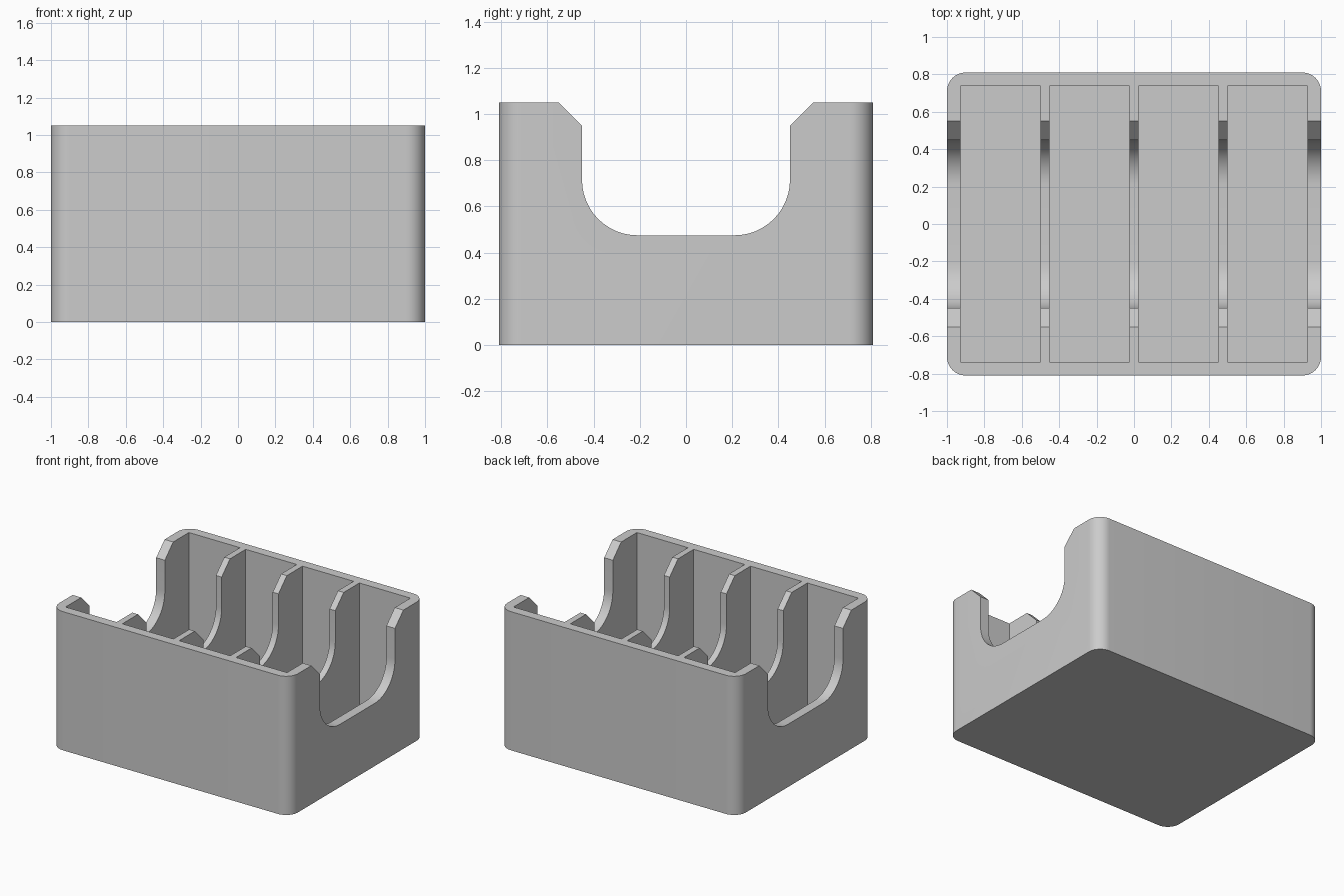
import bpy
import math

default_cube = bpy.data.objects.get("Cube")
if default_cube:
    bpy.data.objects.remove(default_cube, do_unlink=True)

HALF_W, HALF_D, HEIGHT = 1.0, 0.81, 1.05
CORNER = 0.1
WALL, DIVIDER, FLOOR = 0.072, 0.048, 0.07
CELLS = 4

grey = bpy.data.materials.new("plain grey")
grey.use_nodes = True
grey.diffuse_color = (0.6, 0.6, 0.6, 1)
grey.node_tree.nodes["Principled BSDF"].inputs["Base Color"].default_value = (0.6, 0.6, 0.6, 1)


def arc(cx, cy, radius, start, end, steps=12):
    """Points along a circular arc, angles in degrees."""
    angles = [math.radians(start + (end - start) * i / steps) for i in range(steps + 1)]
    return [(cx + radius * math.cos(a), cy + radius * math.sin(a)) for a in angles]


def prism(name, profile, low, high, place):
    """Extrude a closed profile between two levels; place maps (u, v, level) to xyz."""
    n = len(profile)
    verts = [place(u, v, level) for level in (low, high) for u, v in profile]
    faces = [tuple(reversed(range(n))), tuple(range(n, 2 * n))]
    faces += [(i, (i + 1) % n, (i + 1) % n + n, i + n) for i in range(n)]
    mesh = bpy.data.meshes.new(name)
    mesh.from_pydata(verts, [], faces)
    obj = bpy.data.objects.new(name, mesh)
    bpy.context.collection.objects.link(obj)
    mesh.materials.append(grey)
    return obj


def cut(target, cutter):
    """Subtract a cutter from the target and remove it."""
    cutter.hide_render = True
    mod = target.modifiers.new("cut", "BOOLEAN")
    mod.operation = "DIFFERENCE"
    mod.solver = "EXACT"
    mod.object = cutter
    bpy.context.view_layer.objects.active = target
    bpy.ops.object.modifier_apply(modifier=mod.name)
    bpy.data.objects.remove(cutter, do_unlink=True)


def upright(u, v, level):
    return (u, v, level)


def sideways(u, v, level):
    return (level, u, v)


# Outer block with rounded vertical corners
outline = []
for i, (sx, sy) in enumerate([(1, 1), (-1, 1), (-1, -1), (1, -1)]):
    outline += arc(sx * (HALF_W - CORNER), sy * (HALF_D - CORNER), CORNER, 90 * i, 90 * i + 90)
tray = prism("divided_tray", outline, 0, HEIGHT, upright)

# Four equal compartments
cell_w = (2 * (HALF_W - WALL) - (CELLS - 1) * DIVIDER) / CELLS
cell_d = HALF_D - WALL
for i in range(CELLS):
    x0 = -HALF_W + WALL + i * (cell_w + DIVIDER)
    x1 = x0 + cell_w
    rect = [(x0, -cell_d), (x1, -cell_d), (x1, cell_d), (x0, cell_d)]
    cut(tray, prism("compartment_cutter", rect, FLOOR, HEIGHT + 0.2, upright))

# Finger notch through the side walls and dividers, chamfered at the rim
NOTCH, BOTTOM, ROUND, CHAMFER = 0.45, 0.475, 0.24, 0.1
half = arc(NOTCH - ROUND, BOTTOM + ROUND, ROUND, -90, 0)
half += [(NOTCH, HEIGHT - CHAMFER), (NOTCH + CHAMFER, HEIGHT), (NOTCH + CHAMFER, HEIGHT + 0.2)]
notch = half + [(-y, z) for y, z in reversed(half)]
cut(tray, prism("notch_cutter", notch, -HALF_W - 0.2, HALF_W + 0.2, sideways))

# Smooth the rounded corners, keep edges crisp
bpy.ops.object.select_all(action="DESELECT")
tray.select_set(True)
bpy.context.view_layer.objects.active = tray
bpy.ops.object.shade_smooth_by_angle(angle=math.radians(30))
